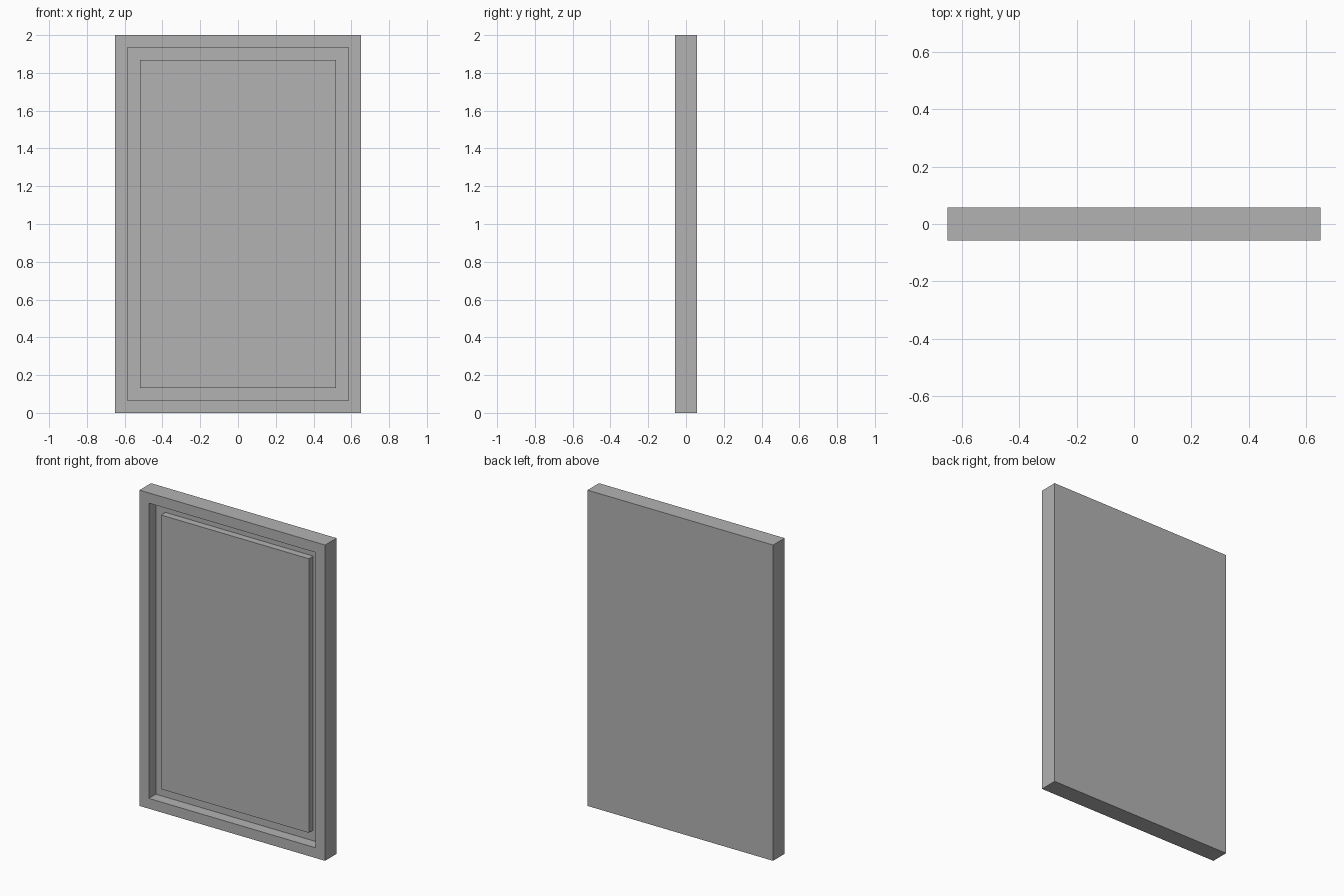
import bpy
import bmesh
from mathutils import Vector

WIDTH, DEPTH, HEIGHT = 1.30, 0.115, 2.0
BORDER = 0.065          # frame width
RECESS = 0.07           # depth of the recess behind the frame face
PANEL_MARGIN = 0.132    # distance from the outer edge to the raised panel
PANEL_SETBACK = 0.026   # panel face behind the frame face

cube = bpy.data.objects.get("Cube")
if cube:
    bpy.data.objects.remove(cube, do_unlink=True)

grey = bpy.data.materials.new("plain grey")
grey.use_nodes = True
colour = (0.45, 0.45, 0.45, 1.0)
grey.diffuse_color = colour
grey.node_tree.nodes["Principled BSDF"].inputs["Base Color"].default_value = colour


def box_mesh(size, centre):
    bm = bmesh.new()
    bmesh.ops.create_cube(bm, size=1.0)
    bmesh.ops.scale(bm, vec=size, verts=bm.verts)
    bmesh.ops.translate(bm, vec=centre, verts=bm.verts)
    return bm


def add_object(name, bm):
    bmesh.ops.recalc_face_normals(bm, faces=bm.faces)
    mesh = bpy.data.meshes.new(name)
    bm.to_mesh(mesh)
    bm.free()
    mesh.materials.append(grey)
    obj = bpy.data.objects.new(name, mesh)
    bpy.context.collection.objects.link(obj)
    return obj


# Frame and backing in one piece, with the front face inset and pushed back
bm = box_mesh((WIDTH, DEPTH, HEIGHT), (0, 0, HEIGHT / 2))
bm.normal_update()
front = min(bm.faces, key=lambda f: f.calc_center_median().y)
bmesh.ops.inset_region(bm, faces=[front], thickness=BORDER, use_even_offset=True)
floor = bmesh.ops.extrude_discrete_faces(bm, faces=[front])["faces"][0]
bmesh.ops.translate(bm, vec=Vector((0, RECESS, 0)), verts=floor.verts)
add_object("frame", bm)

# Raised centre panel standing on the recess floor
panel_front = -DEPTH / 2 + PANEL_SETBACK
panel_back = -DEPTH / 2 + RECESS + 0.005
add_object("centre_panel", box_mesh(
    (WIDTH - 2 * PANEL_MARGIN, panel_back - panel_front, HEIGHT - 2 * PANEL_MARGIN),
    (0, (panel_front + panel_back) / 2, HEIGHT / 2)))
